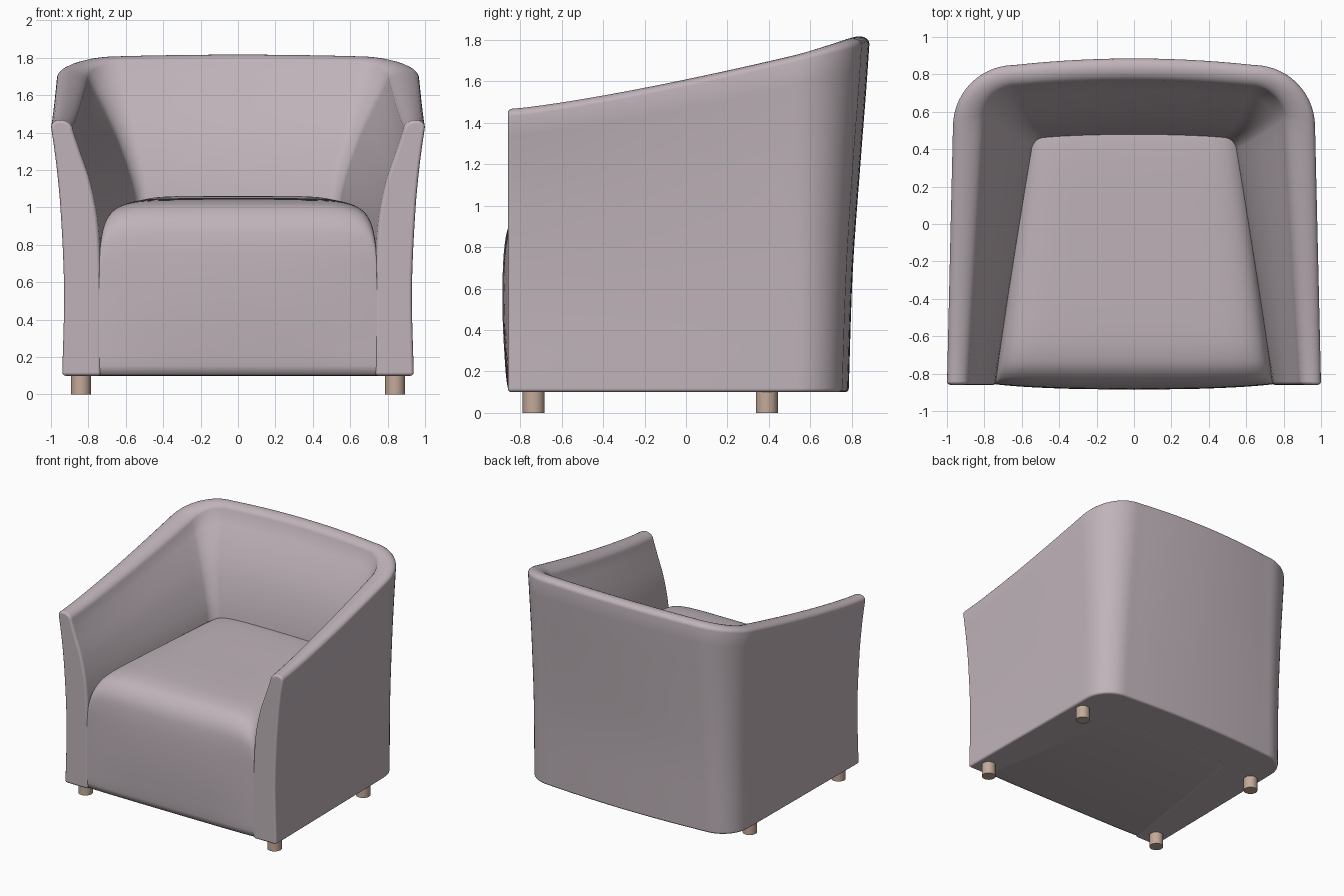
import bpy, bmesh, math

cube = bpy.data.objects.get("Cube")
if cube:
    bpy.data.objects.remove(cube, do_unlink=True)

FRONT, FLOOR, INNER_BASE = -0.86, 0.1, 0.6


def material(name, rgb):
    m = bpy.data.materials.new(name)
    m.use_nodes = True
    m.diffuse_color = (*rgb, 1)
    bsdf = next(n for n in m.node_tree.nodes if n.type == 'BSDF_PRINCIPLED')
    bsdf.inputs["Base Color"].default_value = (*rgb, 1)
    bsdf.inputs["Roughness"].default_value = 0.8
    return m


fabric = material("mauve grey fabric", (0.52, 0.45, 0.485))
wood = material("pale wood", (0.55, 0.40, 0.32))


def finish(bm, name, mat):
    bmesh.ops.recalc_face_normals(bm, faces=bm.faces)
    mesh = bpy.data.meshes.new(name)
    bm.to_mesh(mesh)
    bm.free()
    mesh.materials.append(mat)
    ob = bpy.data.objects.new(name, mesh)
    bpy.context.collection.objects.link(ob)
    for p in mesh.polygons:
        p.use_smooth = True
    return ob


def curve(keys, t):
    """Smooth interpolation through rows of (t, values...)."""
    i = max(j for j in range(len(keys) - 1) if j == 0 or keys[j][0] <= t)
    a, b = keys[i], keys[i + 1]
    p, q = keys[max(i - 1, 0)], keys[min(i + 2, len(keys) - 1)]
    h = b[0] - a[0]
    s = (t - a[0]) / h
    out = []
    for k in range(1, len(a)):
        ma = (b[k] - p[k]) / (b[0] - p[0]) * h
        mb = (q[k] - a[k]) / (q[0] - a[0]) * h
        out.append((2*s**3 - 3*s*s + 1) * a[k] + (s**3 - 2*s*s + s) * ma
                   + (3*s*s - 2*s**3) * b[k] + (s**3 - s*s) * mb)
    return out


def plan(xf, xb, yb, r, bow):
    """U-shaped plan: arm, rounded corner, bowed back, then mirrored."""
    pts = []
    for i in range(18):
        t = i / 18
        pts.append((xf + (xb - xf) * t, FRONT + (yb - r - FRONT) * t))
    for i in range(15):
        a = math.pi / 2 * i / 14
        pts.append((xb - r + r * math.cos(a), yb - r + r * math.sin(a)))
    for i in range(1, 11):
        x = (xb - r) * (1 - i / 10)
        pts.append((x, yb + bow * (1 - (x / (xb - r)) ** 2)))
    return pts + [(-x, y) for x, y in pts[-2::-1]]


def grid_faces(bm, rows, closed):
    for a, b in zip(rows, rows[1:]):
        n = len(a)
        for j in range(n if closed else n - 1):
            k = (j + 1) % n
            bm.faces.new((a[j], a[k], b[k], b[j]))


# Shell: arms and back in one wrap; rows are height, front x, back x, back y, radius, bow
OUTER = [(0, 0.94, 0.925, 0.755, 0.22, 0.03), (0.35, 0.93, 0.925, 0.775, 0.24, 0.03),
         (0.68, 0.95, 0.94, 0.81, 0.28, 0.035), (0.87, 0.975, 0.955, 0.835, 0.31, 0.035),
         (1, 1.0, 0.968, 0.85, 0.33, 0.035)]
INNER = [(0, 0.735, 0.54, 0.44, 0.06, 0.01), (0.4, 0.752, 0.55, 0.465, 0.07, 0.015),
         (0.67, 0.795, 0.63, 0.535, 0.09, 0.02), (0.85, 0.845, 0.715, 0.63, 0.13, 0.025),
         (1, 0.885, 0.80, 0.735, 0.18, 0.03)]

top = plan(*curve(OUTER, 1))
rim = [1.43 + 0.35 * max(0, (y - FRONT) / 1.74) ** 1.25 for x, y in top]
levels = []
for i in range(15):
    f = i / 14
    levels.append([(x, y, FLOOR + f * (z - FLOOR))
                   for (x, y), z in zip(plan(*curve(OUTER, f)), rim)])
lip = [(x, y, z - 0.015) for (x, y), z in zip(plan(*curve(INNER, 1)), rim)]
outer_lip = levels[-1]
for i in range(1, 10):
    a = math.pi * i / 10
    s = (1 - math.cos(a)) / 2
    levels.append([tuple(p[k] * (1 - s) + q[k] * s + (0.043 * math.sin(a) if k == 2 else 0)
                         for k in range(3)) for p, q in zip(outer_lip, lip)])
for i in range(14, -1, -1):
    f = i / 14
    levels.append([(x, y, INNER_BASE + f * (z - 0.015 - INNER_BASE))
                   for (x, y), z in zip(plan(*curve(INNER, f)), rim)])
levels.append([(x, y, FLOOR) for x, y, z in levels[-1]])

bm = bmesh.new()
stations = [[bm.verts.new(p) for p in loop] for loop in zip(*levels)]
grid_faces(bm, stations, True)
bm.faces.new(stations[0])
bm.faces.new(stations[-1])
shell = finish(bm, "arms_and_back", fabric)
bev = shell.modifiers.new("soft edges", 'BEVEL')
bev.width, bev.segments, bev.limit_method = 0.018, 3, 'ANGLE'
bev.angle_limit = math.radians(50)
bev.use_clamp_overlap = False
bev.harden_normals = True

# Seat: side profile swept across the width with rounded shoulders
PROFILE = [(0, 0.55, 0.102), (1, -0.83, 0.102), (1.2, -0.856, 0.112), (2, -0.862, 0.3),
           (3, -0.862, 0.6), (4, -0.858, 0.8), (5, -0.84, 0.91), (6, -0.79, 0.985),
           (7, -0.71, 1.025), (8, -0.55, 1.043), (9, -0.1, 1.053), (10, 0.43, 1.06),
           (11, 0.56, 1.03)]
side = [PROFILE[0][1:], PROFILE[1][1:]]
side += [curve(PROFILE, 1.2 + 0.2 * i) for i in range(50)]
bm = bmesh.new()
rows = []
for i in range(61):
    a = math.pi * (i / 60 - 0.5)
    u = math.copysign(abs(math.sin(a)) ** 0.28, a) if i != 30 else 0
    drop = max(0, 1 - abs(u) ** 7) ** (1 / 7)
    row = []
    for y, z in side:
        t = (y - FRONT) / 1.31
        width = 0.742 - 0.15 * t
        if z > 0.6:
            z = 0.6 + (z - 0.6) * drop
        if y < -0.7:
            bulge = math.sin(math.pi * min(1, max(0, (z - 0.08) / 1.0)))
            y += 0.006 * abs(u) ** 8 - 0.024 * bulge * (1 - u * u)
        row.append(bm.verts.new((u * width, y, z)))
    rows.append(row)
grid_faces(bm, rows, False)
finish(bm, "seat", fabric)

# Feet
for sx, side_name in ((1, "left"), (-1, "right")):
    for y, end in ((-0.735, "front"), (0.39, "back")):
        bpy.ops.mesh.primitive_cylinder_add(vertices=32, radius=0.053, depth=0.11,
                                            location=(sx * 0.84, y, 0.055))
        foot = bpy.context.object
        foot.name = f"{end}_{side_name}_foot"
        foot.data.materials.append(wood)
        bpy.ops.object.shade_smooth_by_angle(angle=math.radians(40))
